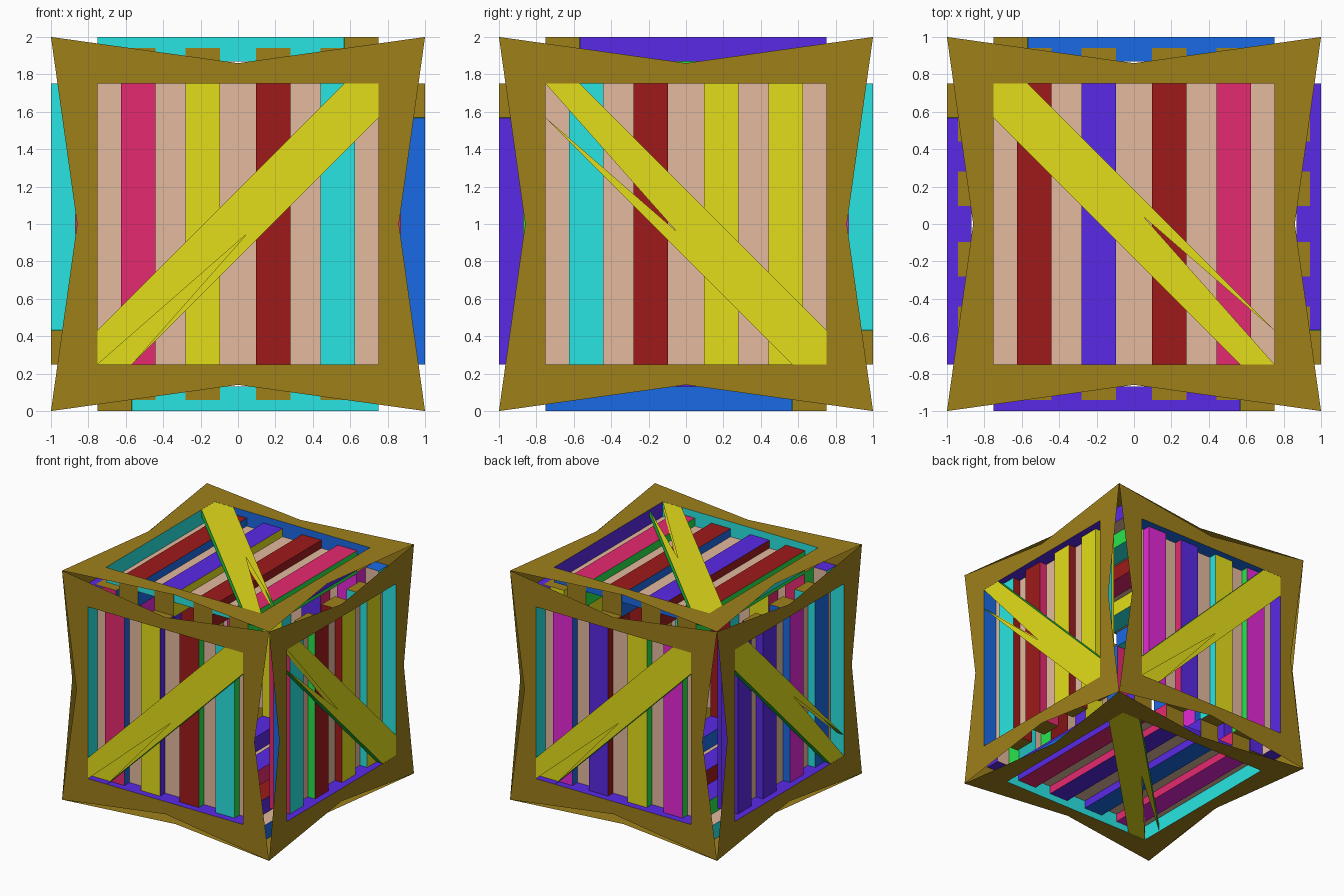
import bpy, bmesh
from mathutils import Matrix, Vector

if "Cube" in bpy.data.objects:
    bpy.data.objects.remove(bpy.data.objects["Cube"])

COLOURS = {
    "brown": (158, 128, 26), "beige": (228, 186, 159), "yellow": (228, 222, 26),
    "red": (159, 26, 26), "pink": (229, 41, 112), "cyan": (41, 229, 226),
    "blue": (26, 106, 229), "purple": (89, 41, 229), "green": (41, 229, 75),
    "magenta": (228, 41, 214),
}


def linear(c):
    c /= 255
    return c / 12.92 if c <= 0.04045 else ((c + 0.055) / 1.055) ** 2.4


MATS = {}
for name, rgb in COLOURS.items():
    MATS[name] = bpy.data.materials.new(name)
    MATS[name].diffuse_color = (*[linear(c) for c in rgb], 1)

HALF = 0.75      # half size of the frame opening
DEPTH = 0.13     # depth of the backing board
PLANK_TOP, PLANK_BACK = 0.06, 0.26
END = 0.752      # plank and brace ends just pass the opening walls


def make(name, faces, matrix):
    """faces: list of (corner points, colour name) in panel space."""
    bm = bmesh.new()
    used = []
    for pts, colour in faces:
        if colour not in used:
            used.append(colour)
        f = bm.faces.new([bm.verts.new(matrix @ Vector(p)) for p in pts])
        f.material_index = used.index(colour)
    bmesh.ops.remove_doubles(bm, verts=bm.verts, dist=1e-5)
    me = bpy.data.meshes.new(name)
    bm.to_mesh(me)
    bm.free()
    for c in used:
        me.materials.append(MATS[c])
    bpy.context.collection.objects.link(bpy.data.objects.new(name, me))


def prism(outline, top, back, cap, sides, base=None, cap_outline=None, base_outline=None):
    """Prism from a counter-clockwise outline, one colour per side."""
    faces = [([(u, v, top) for u, v in cap_outline or outline], cap),
             ([(u, v, back) for u, v in reversed(base_outline or outline)], base or cap)]
    for i, (a, b) in enumerate(zip(outline, outline[1:] + outline[:1])):
        faces.append(([(*a, top), (*a, back), (*b, back), (*b, top)], sides[i]))
    return faces


def panel(side, u, v, n, walls, planks, lows, highs, brace, backs=None):
    # panel space: u right, v up, n outward, origin at the face centre
    m = Matrix((u, v, n)).transposed().to_4x4()
    m.translation = Vector(n) + Vector((0, 0, 1))

    # frame sheet, pinched at the middle of each outer edge
    faces = []
    for k in range(4):
        r = Matrix.Rotation(k * 1.5707963268, 3, 'Z')
        pts = [(-1, -1, 0), (0, -0.86, 0), (1, -1, 0), (HALF, -HALF, 0), (-HALF, -HALF, 0)]
        faces.append(([r @ Vector(p) for p in pts], "brown"))
    make(side + "_frame", faces, m)

    # recessed tray: four walls and the backing board
    h, d = HALF, -DEPTH
    ring = [(-h, -h), (h, -h), (h, h), (-h, h)]
    left, right, low, high = walls
    faces = [([(*p, d) for p in ring], "beige")]
    for a, b, c in zip(ring, ring[1:] + ring[:1], (low, right, high, left)):
        faces.append(([(*a, 0), (*b, 0), (*b, d), (*a, d)], c))
    make(side + "_tray", faces, m)

    # four raised planks
    spans = ((-0.625, -0.44), (-0.28, -0.095), (0.095, 0.28), (0.44, 0.625))
    for i, (a, b) in enumerate(spans):
        outline = [(a, -END), (b, -END), (b, END), (a, END)]
        make(f"{side}_plank_{i + 1}",
             prism(outline, -PLANK_TOP, -PLANK_BACK, planks[i],
                   ("brown", highs[i], "brown", lows[i]), (backs or planks)[i]), m)

    # diagonal brace, corner to corner, flush with the frame, with a split at one end
    e, w = END, 0.57
    outline = [(-e, -e), (-w, -e), (e, w), (e, e), (w, e), (-e, -w)]
    sides = ("brown", "green", "brown", "brown", "green", "brown")
    if brace == "rising":
        split = outline[:1] + [(0.05, -0.05)] + outline[1:]
        base = outline
    else:
        outline = [(-a, b) for a, b in reversed(outline)]
        sides = ("green", "brown", "brown", "green", "brown", "brown")
        if brace == "falling_split_high":
            split = outline[:3] + [(-0.05, -0.04)] + outline[3:]
        else:
            split = outline + [(0.05, 0.04)]
        base = split
    make(side + "_brace", prism(outline, -0.001, -PLANK_TOP + 0.001, "yellow", sides,
                                cap_outline=split, base_outline=base), m)


X, Y, Z = Vector((1, 0, 0)), Vector((0, 1, 0)), Vector((0, 0, 1))
HIGH, LOW = "falling_split_high", "falling_split_low"
# walls: left, right, low, high; then plank tops, their left sides, their right sides
panel("front", X, Z, -Y, ("cyan", "purple", "purple", "purple"),
      ("pink", "yellow", "red", "cyan"),
      ("green", "pink", "cyan", "green"), ("blue", "purple", "green", "green"), "rising")
panel("right", Y, Z, X, ("blue", "cyan", "purple", "purple"),
      ("cyan", "red", "yellow", "yellow"),
      ("pink", "green", "red", "cyan"), ("red", "pink", "red", "yellow"), HIGH)
panel("back", -X, Z, Y, ("cyan", "purple", "purple", "blue"),
      ("magenta", "purple", "yellow", "magenta"),
      ("magenta", "pink", "cyan", "green"), ("blue", "red", "green", "green"), "rising")
panel("left", -Y, Z, -X, ("purple", "cyan", "purple", "purple"),
      ("purple", "purple", "magenta", "blue"),
      ("purple", "purple", "blue", "cyan"), ("red", "pink", "red", "pink"), LOW)
panel("top", X, Y, Z, ("cyan", "purple", "cyan", "blue"),
      ("red", "purple", "red", "pink"),
      ("green", "red", "blue", "green"), ("blue", "yellow", "red", "green"), LOW,
      ("cyan", "cyan", "pink", "cyan"))
panel("bottom", X, -Y, -Z, ("cyan", "blue", "purple", "cyan"),
      ("magenta", "blue", "purple", "pink"),
      ("green", "red", "blue", "green"), ("pink", "purple", "pink", "purple"), HIGH,
      ("purple", "purple", "purple", "red"))

for m in bpy.data.materials:
    if m.users and not m.is_grease_pencil:
        m.use_nodes = True
        m.node_tree.nodes["Principled BSDF"].inputs["Base Color"].default_value = m.diffuse_color
